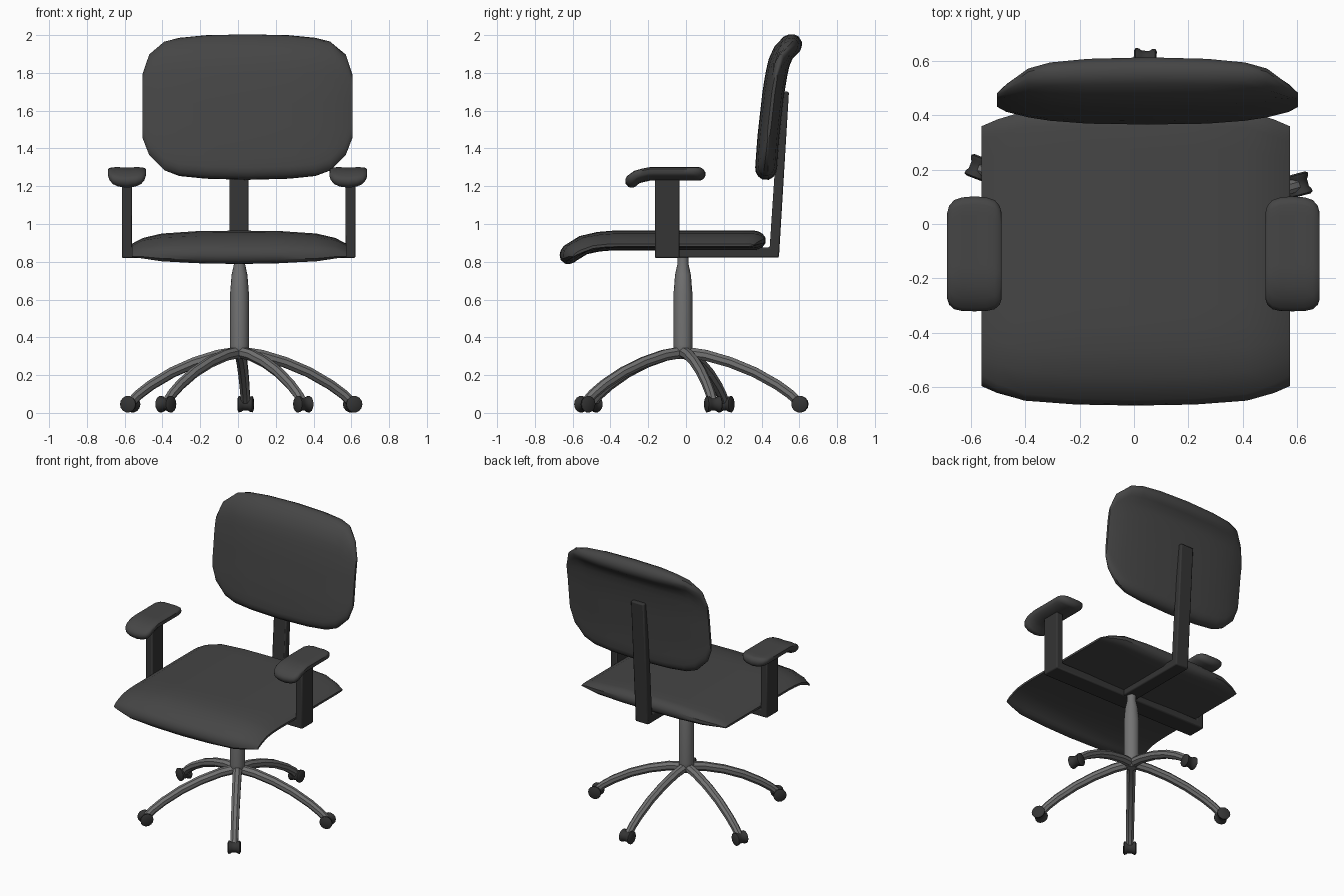
import bpy, bmesh, math
from mathutils import Vector, Matrix

if "Cube" in bpy.data.objects:
    bpy.data.objects.remove(bpy.data.objects["Cube"])


def material(name, v):
    m = bpy.data.materials.new(name)
    m.diffuse_color = (v, v, v, 1)
    m.use_nodes = True
    m.node_tree.nodes["Principled BSDF"].inputs["Base Color"].default_value = m.diffuse_color
    return m


FABRIC = material("dark_fabric", 0.06)
PLASTIC = material("dark_plastic", 0.035)
METAL = material("grey_metal", 0.17)


def finish(name, bm, mat, angle=40, bevel=0):
    bmesh.ops.recalc_face_normals(bm, faces=bm.faces)
    me = bpy.data.meshes.new(name)
    bm.to_mesh(me)
    bm.free()
    me.materials.append(mat)
    ob = bpy.data.objects.new(name, me)
    bpy.context.collection.objects.link(ob)
    if bevel:
        b = ob.modifiers.new("bevel", 'BEVEL')
        b.width, b.segments = bevel, 2
    bpy.context.view_layer.objects.active = ob
    bpy.ops.object.select_all(action='DESELECT')
    ob.select_set(True)
    bpy.ops.object.shade_smooth_by_angle(angle=math.radians(angle))
    return ob


def loft(bm, loops):
    rings = [[bm.verts.new(p) for p in lp] for lp in loops]
    n = len(rings[0])
    for a, b in zip(rings, rings[1:]):
        for i in range(n):
            bm.faces.new((a[i], a[(i + 1) % n], b[(i + 1) % n], b[i]))
    return rings


def cushion(name, mid, half, end, stations, cx=0.0, n=12):
    """Padded slab: y-z midline, thinned and trimmed across x.
    stations: (x, trim at start, trim at end, thickness scale, normal offset)"""
    pts = [Vector(p) for p in mid]
    total = sum((b - a).length for a, b in zip(pts, pts[1:]))

    def at(s):
        s = min(max(s, 0), total)
        for a, b in zip(pts, pts[1:]):
            d = (b - a).length
            if s <= d:
                return a.lerp(b, s / d)
            s -= d
        return pts[-1]

    full = [(-s[0],) + s[1:] for s in reversed(stations) if s[0] > 0] + stations
    loops = []
    for x, t0, t1, k, off in full:
        a, b = t0, total - t1
        samples = [(a, .3), (a + .25 * end, .68), (a + .6 * end, .92)]
        samples += [(a + end + (b - a - 2 * end) * i / n, 1) for i in range(n + 1)]
        samples += [(b - .6 * end, .92), (b - .25 * end, .68), (b, .3)]
        up, low = [], []
        for s, f in samples:
            t = (at(s + .04) - at(s - .04)).normalized()
            nrm = Vector((t.y, -t.x))
            c = at(s) + nrm * off
            for side, sign in ((up, 1), (low, -1)):
                p = c + nrm * sign * half * k * f
                side.append((cx + x, p.x, p.y))
        loops.append(up + low[::-1])
    bm = bmesh.new()
    rings = loft(bm, loops)
    m = len(loops[0])
    for r in (rings[0], rings[-1]):
        for i in range(m // 2 - 1):
            bm.faces.new((r[i], r[i + 1], r[m - 2 - i], r[m - 1 - i]))
    return finish(name, bm, FABRIC)


# Seat pad with a drooping front edge
cushion("seat", [(.42, .913), (-.40, .913), (-.52, .9), (-.6, .86), (-.652, .80)], .052, .06,
        [(0, 0, 0, 1, 0), (.22, 0, .004, .95, 0), (.41, .005, .015, .74, -.002),
         (.51, .035, .04, .48, -.012), (.568, .06, .06, .14, -.025)], .006)

# Backrest pad curling backwards at the top
cushion("backrest", [(.42, 1.235), (.435, 1.45), (.463, 1.7), (.487, 1.84), (.51, 1.9),
                     (.55, 1.945), (.605, 1.978)], .058, .06,
        [(0, 0, 0, 1, 0), (.22, .006, .006, .95, 0), (.36, .02, .02, .78, 0),
         (.44, .05, .045, .6, 0), (.52, .13, .13, .35, 0), (.555, .22, .235, .14, 0)], .05)

# Armrest pads
for side, cx in (("left", -.588), ("right", .584)):
    cushion(side + "_armrest", [(.102, 1.268), (-.2, 1.268), (-.265, 1.25), (-.315, 1.208)],
            .034, .03,
            [(0, 0, 0, 1, -.004), (.045, .004, .004, .97, 0), (.075, .014, .014, .8, .005),
             (.093, .035, .035, .55, .01), (.1, .06, .06, .3, .012)], cx, 10)


def extruded(name, outline, place, lo, hi):
    bm = bmesh.new()
    rings = loft(bm, [[place(u, v, d) for u, v in outline] for d in (lo, hi)])
    for r in rings:
        bm.faces.new(r)
    return finish(name, bm, PLASTIC, 30, .008)


# U-shaped frame under the seat carrying the armrests
extruded("arm_frame", [(-.615, .82), (.622, .82), (.622, 1.255), (.57, 1.255), (.57, .872),
                       (-.562, .872), (-.562, 1.255), (-.615, 1.255)],
         lambda u, v, d: (u, d, v), -.165, -.035)

# L-shaped backrest support
extruded("back_support", [(-.1, .822), (.492, .822), (.545, 1.7), (.498, 1.705),
                          (.443, .876), (-.1, .876)],
         lambda u, v, d: (d, u, v), -.046, .056)


def lathe(name, profile, sides, mat, matrix):
    bm = bmesh.new()
    rings = loft(bm, [[matrix @ Vector((r * math.cos(i * math.tau / sides),
                                        r * math.sin(i * math.tau / sides), h))
                       for i in range(sides)] for r, h in profile])
    bm.faces.new(rings[0])
    bm.faces.new(rings[-1])
    return finish(name, bm, mat)


# Gas column
HUB = Vector((.008, -.016, 0))
lathe("column", [(.03, .285), (.048, .31), (.05, .36), (.05, .63), (.042, .73), (.029, .79),
                 (.029, .835)], 16, METAL, Matrix.Translation(HUB))

# Five arched legs with spool-shaped casters
PATH = [(0, .322), (.12, .305), (.25, .268), (.38, .215), (.5, .148), (.57, .098), (.615, .055)]
for k in range(5):
    turn = Matrix.Translation(HUB) @ Matrix.Rotation(math.radians(87 + 72 * k), 4, 'Z')
    loops = []
    for i, (r, z) in enumerate(PATH):
        a, b = Vector(PATH[max(i - 1, 0)]), Vector(PATH[min(i + 1, len(PATH) - 1)])
        t = (b - a).normalized()
        w = .032 - .006 * i / (len(PATH) - 1)
        loops.append([turn @ Vector((r - t.y * w * math.sin(q), w * math.cos(q),
                                     z + t.x * w * math.sin(q)))
                      for q in (j * math.tau / 8 + math.pi / 8 for j in range(8))])
    bm = bmesh.new()
    rings = loft(bm, loops)
    bm.faces.new(rings[0])
    bm.faces.new(rings[-1])
    finish(f"leg_{k + 1}", bm, METAL)
    lathe(f"caster_{k + 1}", [(.034, -.042), (.044, -.036), (.042, -.024), (.035, -.014),
                              (.035, .014), (.042, .024), (.044, .036), (.034, .042)], 14, PLASTIC,
          turn @ Matrix.Translation((.62, 0, .046)) @ Matrix.Rotation(math.pi / 2, 4, 'X'))
